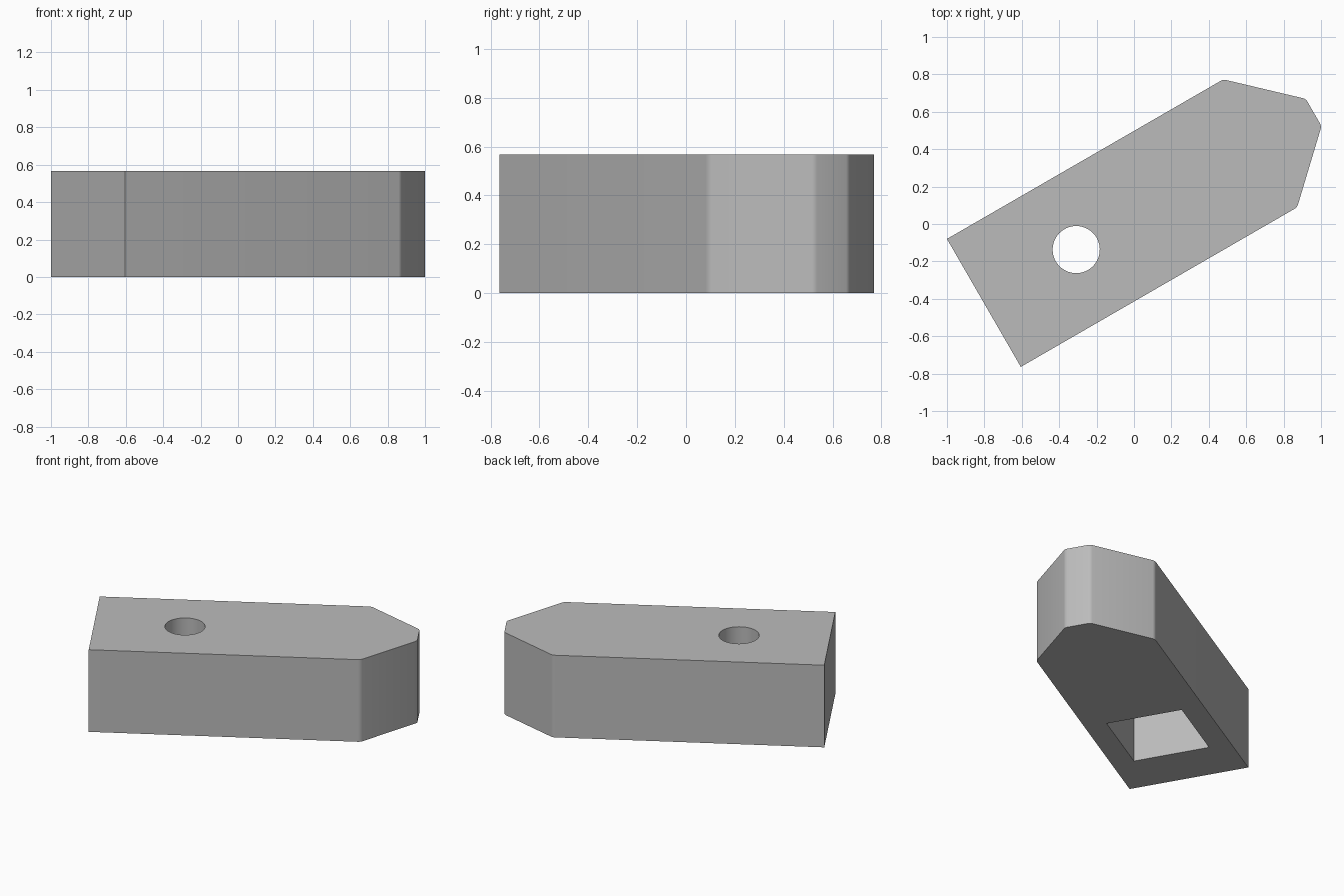
import bpy, bmesh
from math import radians
from mathutils import Matrix

cube = bpy.data.objects.get("Cube")
if cube:
    bpy.data.objects.remove(cube, do_unlink=True)

HEIGHT = 0.567
HALF_WIDTH = 0.395
TIP_HALF = 0.084
BACK, SHOULDER, TIP = -0.906, 0.80, 1.13
HOLE_X, HOLE_RADIUS = -0.336, 0.126
POCKET_SIDE, POCKET_DEPTH = 0.5, 0.378
# The whole block lies turned in plan
PLACE = Matrix.Rotation(radians(30), 4, 'Z') @ Matrix.Translation((0, 0.036, 0))

grey = bpy.data.materials.new("plain grey")
grey.use_nodes = True
colour = (0.5, 0.5, 0.5, 1)
grey.diffuse_color = colour
grey.node_tree.nodes["Principled BSDF"].inputs["Base Color"].default_value = colour


def make_object(name, bm):
    bmesh.ops.recalc_face_normals(bm, faces=bm.faces)
    mesh = bpy.data.meshes.new(name)
    bm.to_mesh(mesh)
    bm.free()
    mesh.transform(PLACE)
    mesh.materials.append(grey)
    obj = bpy.data.objects.new(name, mesh)
    bpy.context.collection.objects.link(obj)
    return obj


# Block: square back, tapered blunt nose
half = [(BACK, HALF_WIDTH), (SHOULDER, HALF_WIDTH), (TIP, TIP_HALF)]
outline = [(x, -y) for x, y in half] + half[::-1]
bm = bmesh.new()
base = bm.faces.new([bm.verts.new((x, y, 0)) for x, y in outline])
top = bmesh.ops.extrude_face_region(bm, geom=[base])["geom"]
bmesh.ops.translate(bm, vec=(0, 0, HEIGHT),
                    verts=[v for v in top if isinstance(v, bmesh.types.BMVert)])

# Slightly rounded upright edges on the nose
nose_edges = [e for e in bm.edges
              if abs(e.verts[0].co.z - e.verts[1].co.z) > 0.1 and e.verts[0].co.x > 0]
bmesh.ops.bevel(bm, geom=nose_edges, offset=0.015, segments=4,
                profile=0.5, affect='EDGES')
block = make_object("nose_block", bm)

# Square pocket cutter, open underneath
bm = bmesh.new()
bmesh.ops.create_cube(bm, size=1, matrix=Matrix.Translation((HOLE_X, 0, 0))
                      @ Matrix.Diagonal((POCKET_SIDE, POCKET_SIDE, 2 * POCKET_DEPTH, 1)))
pocket = make_object("pocket_cutter", bm)

# Round bolt hole cutter through the roof of the pocket
bm = bmesh.new()
bmesh.ops.create_cone(bm, cap_ends=True, segments=64, radius1=HOLE_RADIUS,
                      radius2=HOLE_RADIUS, depth=2,
                      matrix=Matrix.Translation((HOLE_X, 0, HEIGHT / 2)))
hole = make_object("bolt_hole_cutter", bm)

bpy.ops.object.select_all(action='DESELECT')
block.select_set(True)
bpy.context.view_layer.objects.active = block
for cutter in (pocket, hole):
    cutter.hide_render = True
    mod = block.modifiers.new("cut", 'BOOLEAN')
    mod.operation = 'DIFFERENCE'
    mod.solver = 'EXACT'
    mod.object = cutter
    bpy.ops.object.modifier_apply(modifier=mod.name)
    bpy.data.objects.remove(cutter, do_unlink=True)

bpy.ops.object.shade_smooth_by_angle(angle=radians(30))
